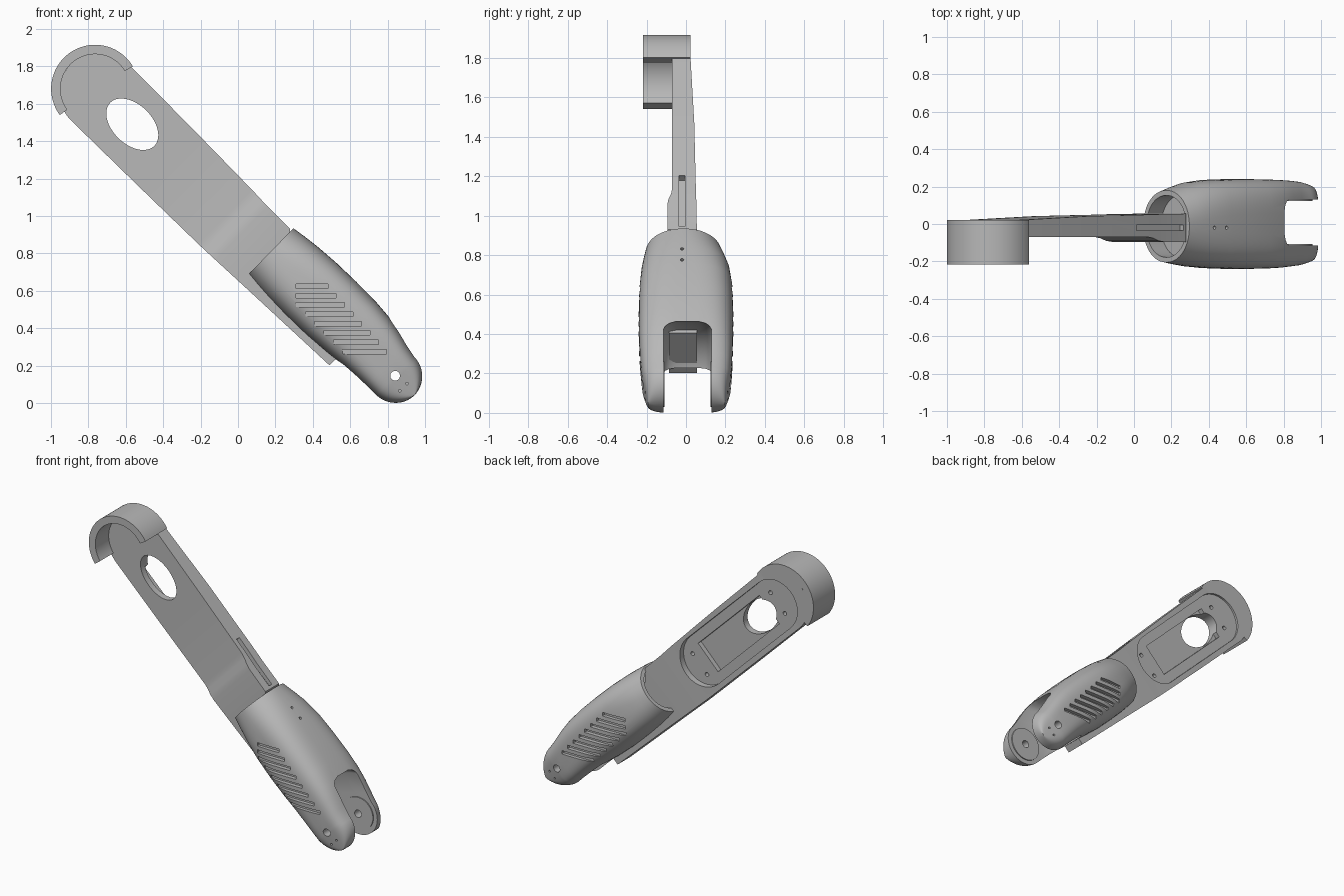
import bpy, bmesh
from math import sin, cos, pi, radians, sqrt
from mathutils import Vector

cube = bpy.data.objects.get("Cube")
if cube:
    bpy.data.objects.remove(cube)

grey = bpy.data.materials.new("plain_grey")
grey.use_nodes = True
COLOUR = (0.48, 0.48, 0.48, 1)
grey.diffuse_color = COLOUR
grey.node_tree.nodes["Principled BSDF"].inputs["Base Color"].default_value = COLOUR

# Local frame: u runs from the pivot up the arm, v across it, y is depth
PIVOT = Vector((0.84, 0, 0.146))
ALONG = Vector((-0.716, 0, 0.698))
ACROSS = Vector((0.698, 0, 0.716))


def world(p):
    return PIVOT + ALONG * p[0] + ACROSS * p[2] + Vector((0, p[1], 0))


def local(x, y, z):
    d = Vector((x, 0, z)) - PIVOT
    return (d.dot(ALONG), y, d.dot(ACROSS))


def solid(name, *lofts):
    """One object from lofts; each loft is a list of equal-length rings."""
    bm = bmesh.new()
    for rings in lofts:
        rows = [[bm.verts.new(world(p)) for p in r] for r in rings]
        n = len(rows[0])
        for a, b in zip(rows, rows[1:]):
            for i in range(n):
                j = (i + 1) % n
                bm.faces.new((a[i], a[j], b[j], b[i]))
        bm.faces.new(rows[0])
        bm.faces.new(rows[-1][::-1])
    bmesh.ops.recalc_face_normals(bm, faces=bm.faces)
    mesh = bpy.data.meshes.new(name)
    bm.to_mesh(mesh)
    bm.free()
    mesh.materials.append(grey)
    ob = bpy.data.objects.new(name, mesh)
    bpy.context.collection.objects.link(ob)
    return ob


def select(ob):
    bpy.ops.object.select_all(action='DESELECT')
    ob.select_set(True)
    bpy.context.view_layer.objects.active = ob


def cut(ob, *lofts):
    cutter = solid("cutter", *lofts)
    cutter.hide_render = True
    mod = ob.modifiers.new("cut", 'BOOLEAN')
    mod.operation, mod.solver, mod.object = 'DIFFERENCE', 'EXACT', cutter
    select(ob)
    bpy.ops.object.modifier_apply(modifier=mod.name)
    bpy.data.objects.remove(cutter)


def smooth(ob):
    select(ob)
    bpy.ops.object.shade_smooth_by_angle(angle=radians(32))


def ellipse(y, u, v, ru, rv, n=48):
    return [(u + ru * cos(2 * pi * i / n), y, v + rv * sin(2 * pi * i / n)) for i in range(n)]


def rod(u, v, r, y0, y1, n=24):
    return [ellipse(y, u, v, r, r, n) for y in (y0, y1)]


def prism(outline, y0, y1):
    return [[(u, y, v) for u, v in outline] for y in (y0, y1)]


def box(u0, u1, v0, v1, y0, y1):
    return prism([(u0, v0), (u1, v0), (u1, v1), (u0, v1)], y0, y1)


def arc(u, v, r, start, end, n=32):
    steps = [radians(start + (end - start) * i / n) for i in range(n + 1)]
    return [(u + r * cos(a), v + r * sin(a)) for a in steps]


def section(u, v0, v1, y0, y1, power, n=72):
    """Superellipse cross-section of the grip."""
    ring = []
    for i in range(n):
        c, s = cos(2 * pi * i / n), sin(2 * pi * i / n)
        py = (abs(c) ** (2 / power)) * (1 if c > 0 else -1)
        pv = (abs(s) ** (2 / power)) * (1 if s > 0 else -1)
        ring.append((u, (y0 + y1) / 2 + py * (y1 - y0) / 2, (v0 + v1) / 2 + pv * (v1 - v0) / 2))
    return ring


# Arm: rectangular sections, with a ramp on the front and a round far end
profile = [  # u, v low, v high, y front, y back
    (0.29, -0.205, 0.08, -0.085, 0.055),
    (0.88, -0.22, 0.1, -0.095, 0.055),
    (0.95, -0.222, 0.17, -0.095, 0.055),
    (1.12, -0.227, 0.172, -0.095, 0.053),
    (1.16, -0.228, 0.174, -0.09, 0.052),
    (1.2, -0.229, 0.176, -0.076, 0.051),
    (1.24, -0.23, 0.178, -0.07, 0.05),
    (1.7, -0.232, 0.19, -0.07, 0.042),
]
END_U, END_V, END_R = 2.19, -0.017, 0.215
for i in range(17):
    a = radians(90 - 5.5 * i)
    half = END_R * sin(a)
    profile.append((END_U + END_R * cos(a), END_V - half, END_V + half, -0.07, 0.022))
arm = solid("arm", [[(u, f, lo), (u, b, lo), (u, b, hi), (u, f, hi)] for u, lo, hi, f, b in profile])

# Rear tray: stadium recess, rectangular pocket, screw holes
tray = arc(2.13, -0.02, 0.175, -90, 90) + arc(1.38, -0.02, 0.175, 90, 270)
cut(arm, prism(tray, 0.008, 0.2))
cut(arm, box(1.4, 2.06, -0.13, 0.09, -0.025, 0.1))
cut(arm, *[rod(u, v, 0.014, -0.04, 0.1) for u in (1.31, 2.15) for v in (-0.1, 0.06)])
# Window through the arm and groove in its upper edge
cut(arm, [ellipse(y, 1.945, -0.018, 0.165, 0.105, 64) for y in (-0.3, 0.3)])
cut(arm, box(0.97, 1.33, 0.145, 0.3, -0.035, -0.005))
smooth(arm)

# Hook: half ring around the far end
hook = solid("hook", prism(arc(2.22, -0.021, 0.235, -81, 105, 48)
                           + arc(2.22, -0.021, 0.185, 105, -81, 48), -0.217, 0.022))
smooth(hook)

# Grip body
rings = [
    section(0.94, -0.168, 0.185, -0.205, 0.18, 2.1),
    section(0.87, -0.172, 0.195, -0.216, 0.2, 2.3),
    section(0.78, -0.175, 0.205, -0.227, 0.222, 2.6),
    section(0.65, -0.177, 0.213, -0.236, 0.236, 3),
    section(0.5, -0.175, 0.215, -0.24, 0.24, 3.2),
    section(0.35, -0.165, 0.212, -0.24, 0.24, 3.4),
    section(0.24, -0.153, 0.202, -0.238, 0.238, 3.6),
    section(0.15, -0.148, 0.184, -0.234, 0.236, 3.8),
    section(0.07, -0.146, 0.162, -0.228, 0.232, 4),
]
for i in range(12):
    a = radians(7.8 * i)
    h = 0.147 * cos(a)
    taper = 0.03 * sin(a)
    rings.append(section(-0.147 * sin(a), -h, h, taper - 0.222, 0.227 - taper, 4))
grip = solid("grip", rings)

# Socket mouth around the arm
cut(grip, [section(u, -0.143, 0.16, -0.178, 0.153, 2.1) for u in (0.83, 1.1)])

# Fork opening with rounded shoulders
fork = [(-0.115, 0.275), (-0.105, 0.295), (-0.085, 0.31), (-0.05, 0.32),
        (0.065, 0.32), (0.1, 0.31), (0.12, 0.295), (0.13, 0.275)]
cut(grip, [ellipse(y, 0, 0, r, r, 64) for y, r in fork])

# Grip grooves: horizontal slots on both sides
grooves = []
for i in range(8):
    z = 0.625 - 0.05 * i
    x0 = 0.31 + 0.05 * max(0, i - 2)
    x1 = 0.48 + 0.045 * i
    corners = [(x0, z - 0.012), (x1, z - 0.012), (x1, z + 0.012), (x0, z + 0.012)]
    for side in (-1, 1):
        grooves.append([[local(x, side * y, zz) for x, zz in corners] for y in (0.212, 0.3)])
cut(grip, *grooves)

# Pivot bore, pin marks and the two small holes on top
bore = rod(0, 0, 0.026, -0.4, 0.4)
cut(grip, bore)
marks = [rod(u, v, 0.007, s * 0.19, s * 0.3, 12)
         for u, v in ((-0.074, -0.04), (-0.075, 0.015)) for s in (-1, 1)]
cut(grip, *marks)
cut(grip, *[[[(u + 0.009 * cos(pi * k / 6), 0.009 * sin(pi * k / 6) - 0.02, v)
              for k in range(12)] for v in (0.17, 0.3)] for u in (0.772, 0.687)])
smooth(grip)

# Round pads on the inner faces of the fork
for name, y0, y1 in (("front_pad", -0.118, -0.108), ("back_pad", 0.123, 0.133)):
    pad = solid(name, rod(0, 0, 0.115, y0, y1, 48))
    cut(pad, bore)
    smooth(pad)
